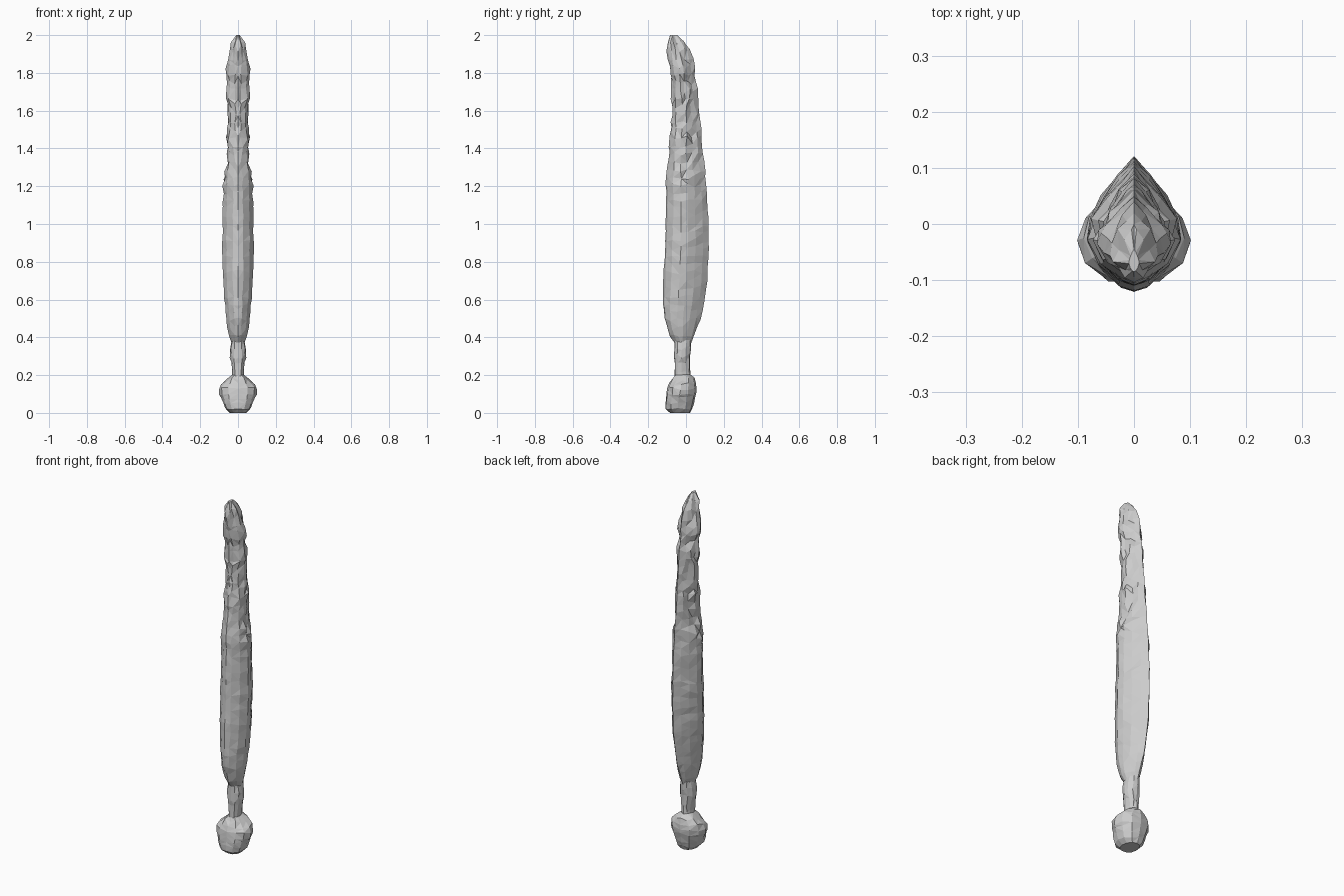
import bpy, bmesh, random

if "Cube" in bpy.data.objects:
    bpy.data.objects.remove(bpy.data.objects["Cube"])

random.seed(7)

# Half cross-sections: (fraction from front to back, fraction of half width)
TEARDROP = [(0, 0), (.04, .33), (.17, .74), (.36, 1), (.52, .93), (.7, .67), (.87, .34), (1, 0)]
ROUND = [(0, 0), (.04, .5), (.2, .86), (.45, 1), (.72, .88), (.94, .52), (1, 0)]


def sample(stations, z):
    """Interpolate half width, front y and back y at a height."""
    for a, b in zip(stations, stations[1:]):
        if z <= b[0]:
            t = (z - a[0]) / (b[0] - a[0])
            return [p + (q - p) * t for p, q in zip(a[1:], b[1:])]
    return stations[-1][1:]


def loft(name, stations, section, step, rough):
    """Mirrored, faceted loft with a chiselled surface."""
    z0, z1 = stations[0][0], stations[-1][0]
    n = max(2, round((z1 - z0) / step))
    bm = bmesh.new()
    rings = []
    for i in range(n + 1):
        z = z0 + (z1 - z0) * i / n
        w, lo, hi = sample(stations, z)
        inner = 0 < i < n
        right, left = [], []
        for u, v in section:
            r = rough(z) if inner else 0
            x = max(0, w * v + random.uniform(-r, r) * (v > 0))
            y = lo + (hi - lo) * u + random.uniform(-r, r) * .7
            zz = z + random.uniform(-.3, .3) * step * inner
            right.append(bm.verts.new((x, y, zz)))
            if v > 0:
                left.append(bm.verts.new((-x, y, zz)))
        rings.append(right + left[::-1])
    for a, b in zip(rings, rings[1:]):
        for j in range(len(a)):
            k = (j + 1) % len(a)
            bm.faces.new((a[j], a[k], b[k], b[j]))
    bm.faces.new(rings[0][::-1])
    bm.faces.new(rings[-1])
    bmesh.ops.triangulate(bm, faces=bm.faces[:])
    bmesh.ops.recalc_face_normals(bm, faces=bm.faces[:])
    mesh = bpy.data.meshes.new(name)
    bm.to_mesh(mesh)
    bm.free()
    obj = bpy.data.objects.new(name, mesh)
    bpy.context.collection.objects.link(obj)
    return obj


# Chipped stone blade: height, half width, front y, back y
blade = [(.37, .034, -.06, .028), (.42, .052, -.09, .05), (.5, .065, -.117, .08),
         (.6, .071, -.121, .1), (.72, .078, -.119, .114), (.9, .084, -.11, .12),
         (1.1, .080, -.105, .115), (1.27, .073, -.103, .103), (1.33, .054, -.095, .092),
         (1.45, .062, -.085, .083), (1.55, .048, -.076, .078), (1.7, .061, -.075, .058),
         (1.75, .054, -.078, .052), (1.81, .068, -.084, .046), (1.86, .058, -.094, .041),
         (1.92, .045, -.1, .024), (1.97, .027, -.1, -.003), (2.0, .009, -.085, -.045)]
loft("blade", blade, TEARDROP, .042, lambda z: .003 if z < 1.2 else .008)

# Narrow grip
neck = [(.17, .03, -.06, .022), (.22, .031, -.06, .022), (.3, .043, -.062, .022),
        (.35, .04, -.064, .027), (.385, .034, -.062, .028)]
loft("grip", neck, ROUND, .045, lambda z: .003)

# Rounded pommel
knob = [(0, .045, -.085, .022), (.018, .066, -.107, .032), (.05, .08, -.109, .042),
        (.1, .098, -.105, .054), (.135, .1, -.098, .055), (.165, .082, -.083, .052),
        (.19, .046, -.064, .042), (.205, .026, -.055, .02)]
loft("pommel", knob, ROUND, .026, lambda z: .002)
